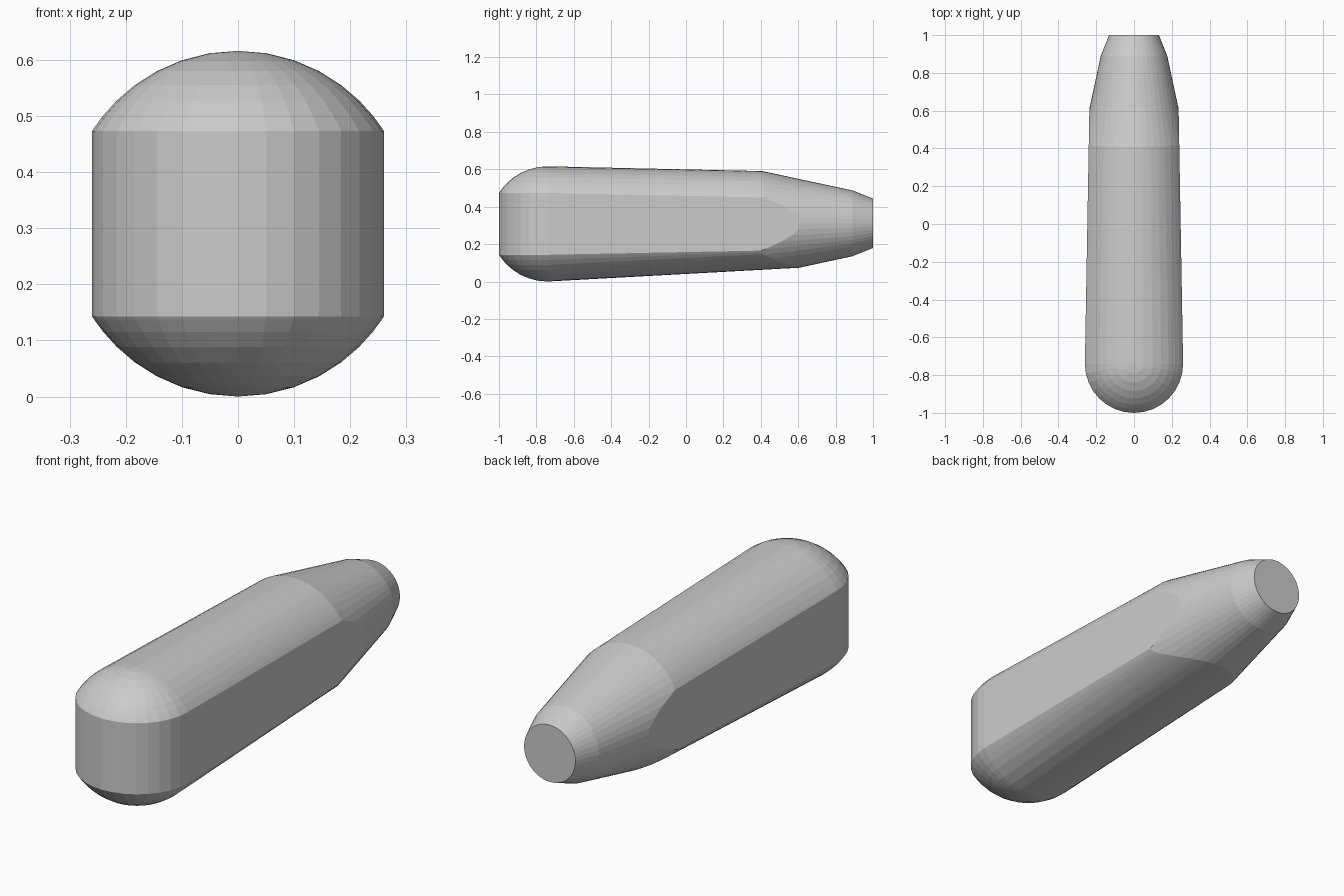
import bpy, bmesh
from math import sin, cos, pi, sqrt, hypot
from mathutils import Matrix

if "Cube" in bpy.data.objects:
    bpy.data.objects.remove(bpy.data.objects["Cube"])


def finish(bm, name):
    bmesh.ops.recalc_face_normals(bm, faces=bm.faces)
    me = bpy.data.meshes.new(name)
    bm.to_mesh(me)
    bm.free()
    ob = bpy.data.objects.new(name, me)
    bpy.context.collection.objects.link(ob)
    return ob


def crown(w, edge_z, tip_z, n=24):
    """Arc across the body from (-w, edge_z) over (0, tip_z) to (w, edge_z)."""
    s = abs(tip_z - edge_z)
    r = (w * w + s * s) / (2 * s)
    sign = 1 if tip_z > edge_z else -1
    for i in range(n + 1):
        x = -w + 2 * w * i / n
        yield x, edge_z + sign * (sqrt(r * r - x * x) - (r - s))


# Body: flat-sided, domed rounded front, tapering gently backwards
R, W, CY, CZ = 0.308, 0.26, -0.74, 0.308
pts = []
for j in range(9):
    rad = W * sin(pi / 2 * j / 8)
    h = sqrt(R * R - rad * rad)
    for i in range(32):
        a = 2 * pi * i / 32
        for s in (1, -1):
            pts.append((rad * cos(a), CY + rad * sin(a), CZ + s * h))
Y_END = 1.05
for edge, tip in ((0.436, 0.576), (0.178, 0.098)):
    pts += [(x, Y_END, z) for x, z in crown(0.2285, edge, tip)]

bm = bmesh.new()
for p in pts:
    bm.verts.new(p)
bmesh.ops.remove_doubles(bm, verts=bm.verts, dist=1e-5)
bmesh.ops.convex_hull(bm, input=bm.verts)
bmesh.ops.delete(bm, geom=[v for v in bm.verts if not v.link_faces], context='VERTS')
bmesh.ops.dissolve_limit(bm, angle_limit=0.004, verts=bm.verts, edges=bm.edges)
body = finish(bm, "handle_body")

# Nose envelope: round cone with a steeper chamfer and a flat end
bm = bmesh.new()
SEG = 48
rings = []
for y, r in ((-1.3, 0.646), (0.89, 0.176), (1.0, 0.132)):
    rings.append([bm.verts.new((r * cos(2 * pi * i / SEG), y, 0.311 + r * sin(2 * pi * i / SEG)))
                  for i in range(SEG)])
for a, b in zip(rings, rings[1:]):
    for i in range(SEG):
        k = (i + 1) % SEG
        bm.faces.new((a[i], a[k], b[k], b[i]))
bm.faces.new(rings[0])
bm.faces.new(rings[-1])
nose = finish(bm, "nose_cutter")
nose.hide_render = True

# Trim the back of the body to the cone
mod = body.modifiers.new("nose", 'BOOLEAN')
mod.operation = 'INTERSECT'
mod.solver = 'EXACT'
mod.object = nose
bpy.context.view_layer.objects.active = body
bpy.ops.object.modifier_apply(modifier=mod.name)
bpy.data.objects.remove(nose)
